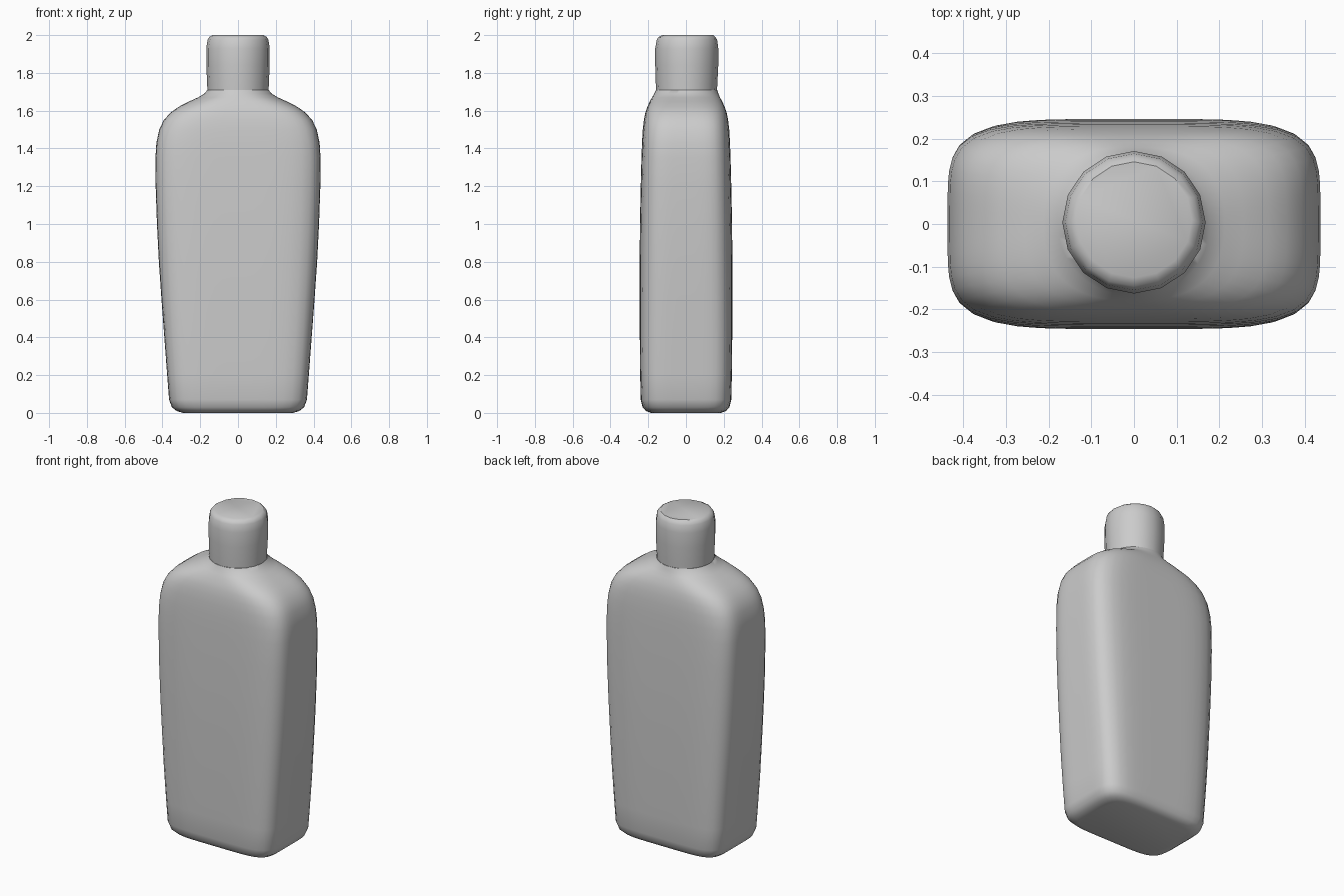
import bpy
import bmesh
import math

if "Cube" in bpy.data.objects:
    bpy.data.objects.remove(bpy.data.objects["Cube"])

grey = bpy.data.materials.new("soft_grey")
grey.diffuse_color = (0.6, 0.6, 0.6, 1.0)
grey.use_nodes = True
grey.node_tree.nodes["Principled BSDF"].inputs["Base Color"].default_value = grey.diffuse_color


def outline(rx, ry, n, z, sides, cy):
    """Superellipse ring: n = 2 is an ellipse, larger n is boxier."""
    pts = []
    for i in range(sides):
        a = 2 * math.pi * i / sides
        c, s = math.cos(a), math.sin(a)
        r = (abs(c) ** n + abs(s) ** n) ** (-1 / n)
        pts.append((rx * r * c, cy + ry * r * s, z))
    return pts


def loft(name, rings, sides, angle):
    """Skin a stack of rings (z, half width, half depth, boxiness, y offset)."""
    bm = bmesh.new()
    loops = [[bm.verts.new(p) for p in outline(rx, ry, n, z, sides, cy)]
             for z, rx, ry, n, cy in rings]
    for low, high in zip(loops, loops[1:]):
        for i in range(sides):
            j = (i + 1) % sides
            bm.faces.new((low[i], low[j], high[j], high[i]))
    bm.faces.new(loops[0][::-1])
    bm.faces.new(loops[-1])
    mesh = bpy.data.meshes.new(name)
    bm.to_mesh(mesh)
    bm.free()
    obj = bpy.data.objects.new(name, mesh)
    bpy.context.collection.objects.link(obj)
    mesh.materials.append(grey)
    bpy.ops.object.select_all(action='DESELECT')
    obj.select_set(True)
    bpy.context.view_layer.objects.active = obj
    bpy.ops.object.shade_smooth_by_angle(angle=math.radians(angle))
    return obj


# Bottle body: tapered rounded box with arched shoulders
loft("bottle_body", [
    (0.0, 0.29, 0.185, 5.5, 0),
    (0.01, 0.325, 0.212, 5.5, 0),
    (0.03, 0.35, 0.23, 5.5, 0),
    (0.07, 0.365, 0.24, 5.5, 0),
    (0.2, 0.375, 0.243, 5.5, 0),
    (0.4, 0.39, 0.245, 5.5, 0),
    (0.6, 0.405, 0.246, 5.2, 0),
    (0.8, 0.419, 0.246, 5, 0),
    (1.0, 0.429, 0.244, 5, 0),
    (1.2, 0.436, 0.240, 5, 0),
    (1.35, 0.437, 0.236, 5, 0),
    (1.43, 0.432, 0.233, 4.8, 0),
    (1.5, 0.417, 0.229, 4.6, 0),
    (1.55, 0.393, 0.223, 4.3, 0),
    (1.59, 0.357, 0.215, 4, 0),
    (1.62, 0.315, 0.205, 3.6, 0),
    (1.65, 0.256, 0.191, 3, 0),
    (1.67, 0.212, 0.18, 2.5, 0),
    (1.69, 0.178, 0.17, 2.1, 0.002),
    (1.71, 0.162, 0.162, 2, 0.003),
], 64, 50)

# Neck with closed, chamfered top
loft("neck_cap", [
    (1.68, 0.162, 0.16, 2, 0.003),
    (1.74, 0.163, 0.163, 2, 0.003),
    (1.84, 0.168, 0.167, 2, 0.004),
    (1.93, 0.168, 0.167, 2, 0.004),
    (1.975, 0.161, 0.16, 2, 0.005),
    (1.99, 0.152, 0.151, 2, 0.005),
    (2.0, 0.136, 0.136, 2, 0.01),
], 16, 35)
